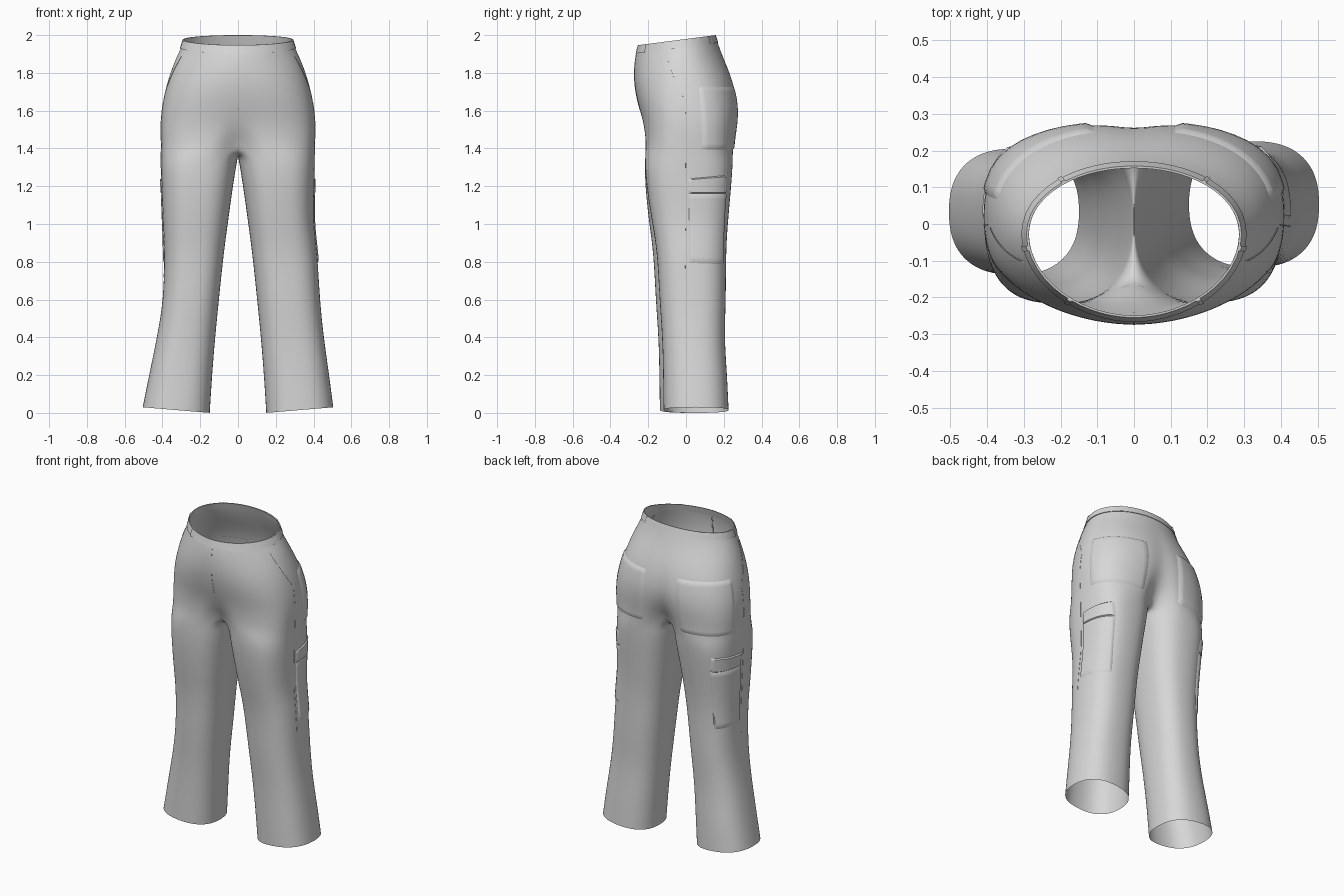
import bpy, bmesh
from math import sin, cos, exp, radians, copysign, pi
from mathutils import Vector
from mathutils.bvhtree import BVHTree

old = bpy.data.objects.get("Cube")
if old:
    bpy.data.objects.remove(old, do_unlink=True)

cloth = bpy.data.materials.new("light grey cloth")
cloth.use_nodes = True
GREY = (0.68, 0.68, 0.68, 1)
cloth.diffuse_color = GREY
cloth.node_tree.nodes["Principled BSDF"].inputs["Base Color"].default_value = GREY

# Torso levels: height, half width, front y, back y, tilt to the back, front and back cleft
TORSO = [(1.947, .29, -.252, .155, 1, 0, 0), (1.905, .304, -.264, .168, 1, 0, 0),
         (1.84, .34, -.275, .194, .8, 0, 0), (1.74, .379, -.275, .25, .4, 0, .004),
         (1.64, .404, -.256, .277, 0, 0, .012), (1.55, .414, -.232, .274, 0, .006, .025),
         (1.48, .414, -.223, .266, 0, .03, .055), (1.41, .41, -.221, .258, 0, .08, .1)]
# Leg levels: height, inner x, outer x of left leg, outer x of right leg, front y, back y
LEG = [(1.33, .004, .406, .412, -.22, .25), (1.2, .026, .405, .405, -.215, .238),
       (1.0, .053, .398, .398, -.188, .214), (.85, .074, .422, .39, -.163, .203),
       (.6, .1, .434, .395, -.152, .203), (.4, .12, .455, .43, -.136, .194),
       (.2, .136, .484, .472, -.132, .209), (0, .148, .506, .506, -.13, .217)]
HALF, INNER = 16, 8


def bend(v, n):
    return copysign(abs(v) ** (2 / n), v)


def torso_point(level, t, side, grow=0.0):
    """Point on a torso section; t runs from 0 at the front to pi at the back."""
    z, w, yf, yb, tilt, front_cleft, back_cleft = level
    front = t < pi / 2
    drop = max(0, 1.84 - z)           # sections grow squarer towards the thighs
    n = 1.92 + 2.5 * drop if front else 2.05 + 2.2 * drop
    mid = (yf + yb) / 2 + .02 * tilt
    depth = (mid - yf if front else yb - mid) + grow
    t -= .25 * sin(2 * t)             # points gather at the centre seam
    x = (w + grow) * bend(sin(t), n) if 0 < t < pi - 1e-6 else 0.0
    y = mid - depth * bend(cos(t), n)
    fade = exp(-x / .05)              # valley along the centre seam
    y += front_cleft * fade if front else -back_cleft * fade
    return Vector((side * x, y, z + tilt * .13 * (y + .25)))


def leg_ring(level, side):
    z, xi, left, right, yf, yb = level
    xo = left if side > 0 else right
    n = 2.4 + .15 * z
    stride = side * .01 * min(1, (1.33 - z) / .4)
    ring = []
    for j in range(HALF + INNER):
        a = radians(-120 + 15 * j)
        x = (xi + xo) / 2 + (xo - xi) / 2 * bend(cos(a), n)
        y = (yf + yb) / 2 + (yb - yf) / 2 * bend(sin(a), n) + stride
        hem = .03 * (x - xi) / (xo - xi) if z < .1 else 0
        ring.append(Vector((side * x, y, z + hem)))
    return ring


def finish(name, bm, angle=40, subdivide=0):
    bmesh.ops.remove_doubles(bm, verts=bm.verts, dist=1e-5)
    bmesh.ops.recalc_face_normals(bm, faces=bm.faces)
    mesh = bpy.data.meshes.new(name)
    bm.to_mesh(mesh)
    bm.free()
    mesh.materials.append(cloth)
    ob = bpy.data.objects.new(name, mesh)
    bpy.context.collection.objects.link(ob)
    for poly in mesh.polygons:
        poly.use_smooth = True
    if subdivide:
        mod = ob.modifiers.new("smooth cloth", "SUBSURF")
        mod.levels = mod.render_levels = subdivide
    else:
        bpy.ops.object.select_all(action='DESELECT')
        ob.select_set(True)
        bpy.context.view_layer.objects.active = ob
        bpy.ops.object.shade_smooth_by_angle(angle=radians(angle))
    return ob


def loft(bm, rows, closed):
    grid = [[bm.verts.new(p) for p in row] for row in rows]
    for a, b in zip(grid, grid[1:]):
        count = len(a)
        for j in range(count if closed else count - 1):
            k = (j + 1) % count
            bm.faces.new((a[j], a[k], b[k], b[j]))


# Trouser body: each half is a torso sheet, a crotch bridge and a leg tube
bm = bmesh.new()
for side in (1, -1):
    rows = [[torso_point(lv, pi * j / HALF, side) for j in range(HALF + 1)] for lv in TORSO]
    loft(bm, rows, False)
    top = rows[-1]
    bridge = []
    for k in range(1, INNER):
        f = k / INNER
        p = top[-1].lerp(top[0], f)
        p.z -= .05 * sin(pi * f) ** .7
        bridge.append(p)
    loft(bm, [top + bridge] + [leg_ring(lv, side) for lv in LEG], True)
body = finish("trouser_body", bm, subdivide=2)

# Waistband: a closed folded strip around the opening
bm = bmesh.new()
TURN = 64
upper, lower = TORSO[0], TORSO[1]
rows = []
for level, grow in ((lower, -.003), (lower, .003), (upper, .003), (upper, -.003), (lower, -.003)):
    row = []
    for j in range(TURN):
        t = 2 * pi * j / TURN
        row.append(torso_point(level, t if t <= pi else 2 * pi - t, 1 if t <= pi else -1, grow))
    rows.append(row)
loft(bm, rows, True)
finish("waistband", bm, 35)

# Belt loops standing on the waistband
for i, t in enumerate((.9, 1.45, 2.2)):
    for side, word in ((1, "left"), (-1, "right")):
        bm = bmesh.new()
        rows = []
        for level, grow in ((lower, 0), (lower, .007), (upper, .007), (upper, 0)):
            rows.append([torso_point(level, t + d, side, grow) for d in (-.02, .02)])
        loft(bm, rows, False)
        finish(f"belt_loop_{word}_{i + 1}", bm, 30)

# Sewn pieces are draped on the finished body surface
bpy.context.view_layer.update()
surface = BVHTree.FromObject(body, bpy.context.evaluated_depsgraph_get())


def drape(axis, side, angle, z, lift):
    a = radians(angle)
    out = Vector((side * cos(a), sin(a), 0))
    hit, normal, _, _ = surface.ray_cast(Vector((side * axis, .02, z)) + out, -out)
    if normal.dot(out) < 0:
        normal = -normal
    return hit + normal * lift


def patch(name, axis, side, corners, lift, nu=10, nv=10, rim=.05):
    """Drape a four-cornered piece given as (angle, height) corners."""
    c = [Vector(p) for p in corners]

    def steps(n):
        return [0, rim] + [i / n for i in range(1, n)] + [1 - rim, 1]
    rows = []
    for v in steps(nv):
        row = []
        for u in steps(nu):
            p = c[0].lerp(c[1], u).lerp(c[3].lerp(c[2], u), v)
            edge = u in (0, 1) or v in (0, 1)
            row.append(drape(axis, side, p.x, p.y, -.002 if edge else lift))
        rows.append(row)
    bm = bmesh.new()
    loft(bm, rows, False)
    finish(name, bm, 45)


def seam(name, axis, side, start, end):
    """Narrow upright welt from one (angle, height) to another."""
    (a, z0), (b, z1) = start, end
    corners = ((a - .6, z0), (a + .6, z0), (b + .6, z1), (b - .6, z1))
    patch(name, axis, side, corners, .0015, 2, 16, .02)


for side, word in ((1, "left"), (-1, "right")):
    # Back pocket wrapping round the hip
    patch("back_pocket_" + word, .2, side,
          ((17, 1.39), (108, 1.39), (112, 1.73), (14, 1.73)), .008)
    # Cargo pocket and its flap on the thigh
    patch("cargo_pocket_" + word, .23, side,
          ((-2, .79), (60, .78), (66, 1.17), (-2, 1.17)), .007)
    patch("cargo_flap_" + word, .23, side,
          ((-3, 1.16), (67, 1.16), (64, 1.26), (-3, 1.24)), .008, 10, 4, .08)
    # Slanted hand pocket and outer leg seam
    seam("hand_pocket_edge_" + word, .1, side, (-32, 1.89), (-6, 1.67))
    seam("outer_seam_" + word, .26, side, (-9, 1.66), (-9, .7))

# Fly seam at the front
seam("fly_seam", 0, 1, (-90, 1.9), (-90, 1.6))
